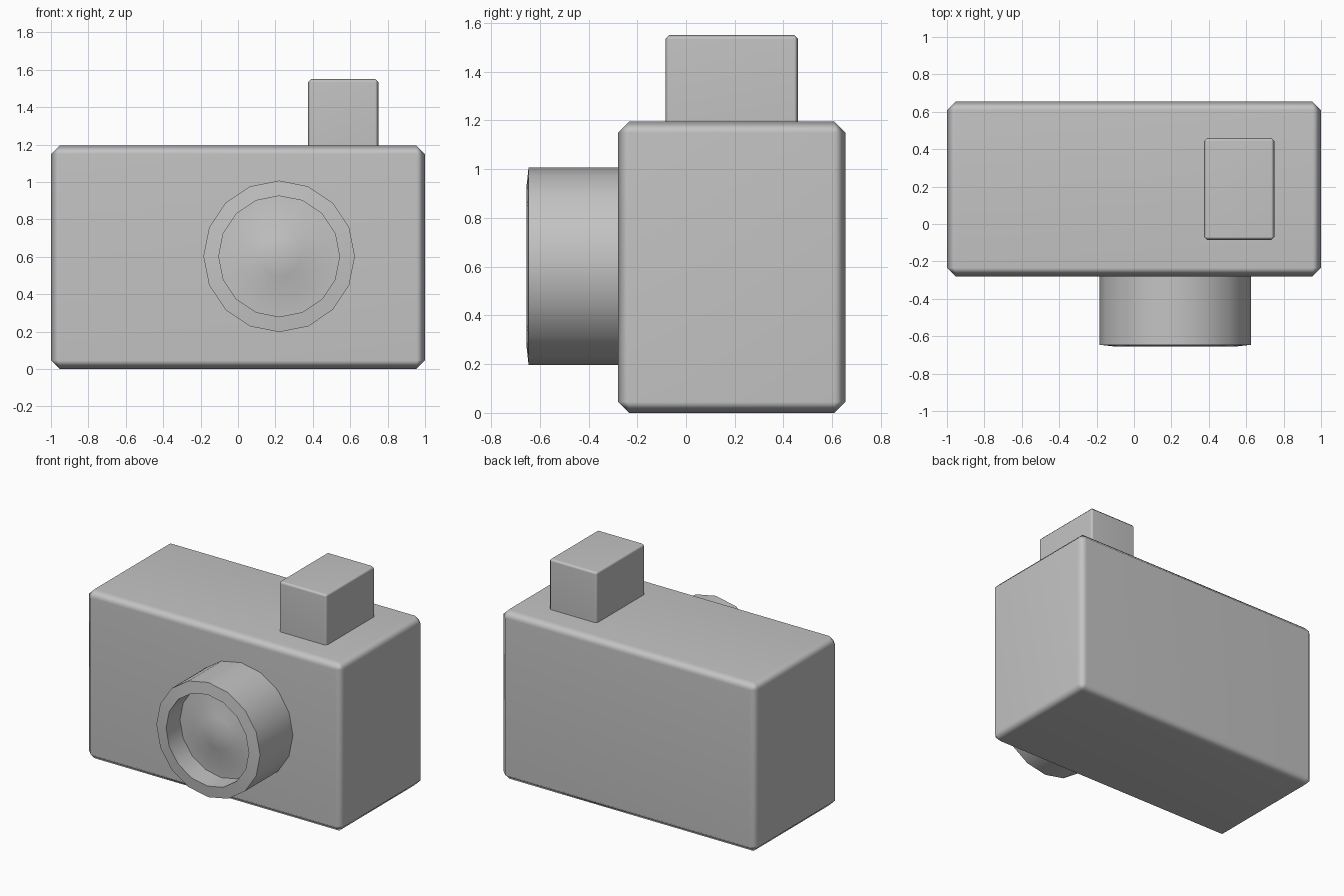
import bpy, bmesh, math
from mathutils import Vector

if "Cube" in bpy.data.objects:
    bpy.data.objects.remove(bpy.data.objects["Cube"])

grey = bpy.data.materials.new("plain grey")
grey.diffuse_color = (0.55, 0.55, 0.55, 1)
grey.use_nodes = True
grey.node_tree.nodes["Principled BSDF"].inputs["Base Color"].default_value = grey.diffuse_color


def finish(bm, name, angle):
    bmesh.ops.recalc_face_normals(bm, faces=bm.faces)
    mesh = bpy.data.meshes.new(name)
    bm.to_mesh(mesh)
    bm.free()
    mesh.materials.append(grey)
    obj = bpy.data.objects.new(name, mesh)
    bpy.context.collection.objects.link(obj)
    mesh.shade_smooth()
    mesh.set_sharp_from_angle(angle=math.radians(angle))
    return obj


def chamfered_box(name, low, high, bevel):
    low, high = Vector(low), Vector(high)
    bm = bmesh.new()
    bmesh.ops.create_cube(bm, size=1)
    bmesh.ops.scale(bm, vec=high - low, verts=bm.verts)
    bmesh.ops.translate(bm, vec=(low + high) / 2, verts=bm.verts)
    bmesh.ops.bevel(bm, geom=bm.edges[:], offset=bevel, segments=1,
                    affect='EDGES', profile=0.5)
    obj = finish(bm, name, 60)
    # Keep the big faces flat and let the chamfers carry the soft shading
    mod = obj.modifiers.new("flat faces", 'WEIGHTED_NORMAL')
    mod.keep_sharp = True


# Camera body and viewfinder block on top
chamfered_box("body", (-1, -0.28, 0), (1, 0.655, 1.195), 0.046)
chamfered_box("viewfinder", (0.375, -0.085, 1.15), (0.75, 0.46, 1.55), 0.016)

# Lens: barrel, sloped rim, recess and domed glass as one turned profile
profile = [(0, -0.25), (0.405, -0.25), (0.405, -0.646), (0.323, -0.655),
           (0.323, -0.50), (0.22, -0.507), (0.11, -0.535), (0, -0.55)]
centre = Vector((0.22, 0, 0.602))
bm = bmesh.new()
verts = [bm.verts.new(centre + Vector((r, y, 0))) for r, y in profile]
edges = [bm.edges.new(pair) for pair in zip(verts, verts[1:])]
bmesh.ops.spin(bm, geom=verts + edges, cent=centre, axis=(0, 1, 0),
               angle=math.tau, steps=16, use_merge=False)
bmesh.ops.remove_doubles(bm, verts=bm.verts, dist=0.0005)
finish(bm, "lens", 30)
